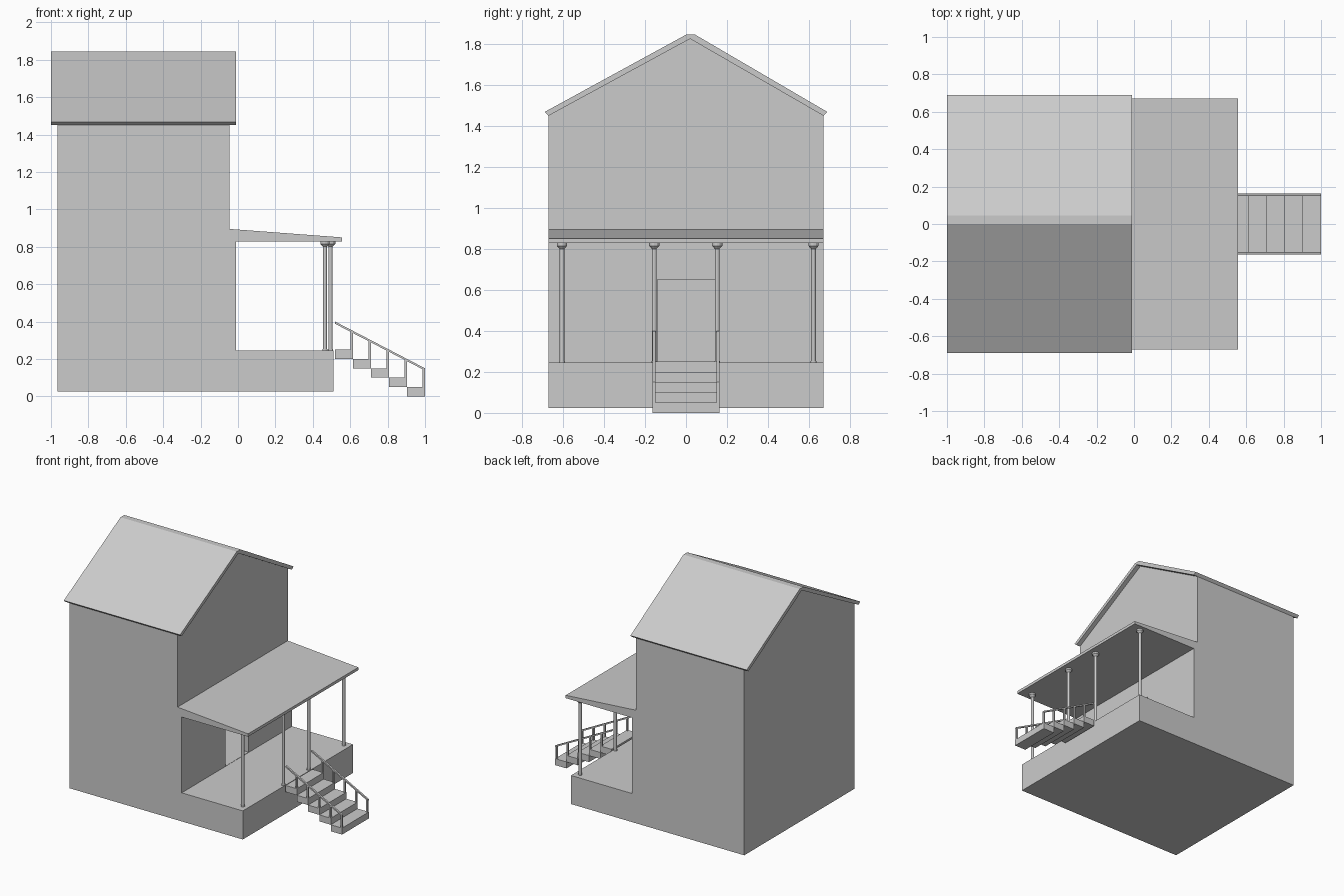
import bpy, bmesh, math
from mathutils import Vector

if "Cube" in bpy.data.objects:
    bpy.data.objects.remove(bpy.data.objects["Cube"])

grey = bpy.data.materials.new("plain_grey")
grey.diffuse_color = (0.6, 0.6, 0.6, 1)
grey.use_nodes = True
grey.node_tree.nodes["Principled BSDF"].inputs["Base Color"].default_value = grey.diffuse_color


def finish(name, bm):
    bmesh.ops.recalc_face_normals(bm, faces=bm.faces)
    me = bpy.data.meshes.new(name)
    bm.to_mesh(me)
    bm.free()
    me.materials.append(grey)
    ob = bpy.data.objects.new(name, me)
    bpy.context.collection.objects.link(ob)
    return ob


def prism(name, profile, axis, lo, hi):
    """Extrude a 2D profile along axis x, y or z from lo to hi."""
    place = {"x": lambda a, b, t: (t, a, b),
             "y": lambda a, b, t: (a, t, b),
             "z": lambda a, b, t: (a, b, t)}[axis]
    bm = bmesh.new()
    face = bm.faces.new([bm.verts.new(place(a, b, lo)) for a, b in profile])
    ext = bmesh.ops.extrude_face_region(bm, geom=[face])["geom"]
    bmesh.ops.translate(bm, vec=Vector(place(0, 0, hi - lo)),
                        verts=[g for g in ext if isinstance(g, bmesh.types.BMVert)])
    return finish(name, bm)


def rect(a0, b0, a1, b1):
    return [(a0, b0), (a1, b0), (a1, b1), (a0, b1)]


# House walls with gable ends
house = prism("house_walls", [(-0.67, 0.025), (0.67, 0.025), (0.67, 1.45),
                              (0.02, 1.825), (-0.67, 1.45)], "x", -0.965, -0.045)

# Gable roof sheet with a narrow flat ridge
prism("gable_roof", [(-0.69, 1.468), (0.0, 1.845), (0.045, 1.845), (0.69, 1.468),
                     (0.67, 1.45), (0.02, 1.825), (-0.67, 1.45)], "x", -1.0, -0.01)

# Porch: base, back wall and lean-to roof in one profile
porch = prism("porch", [(-0.045, 0.025), (0.51, 0.025), (0.51, 0.245), (-0.01, 0.245),
                        (-0.01, 0.828), (0.555, 0.828), (0.555, 0.85), (-0.045, 0.895)],
              "y", -0.67, 0.67)

# Open doorway leading into a room
cutter = prism("doorway_cutter", [(-0.93, -0.635), (-0.07, -0.635), (-0.07, -0.14),
                                  (0.1, -0.14), (0.1, 0.143), (-0.07, 0.143),
                                  (-0.07, 0.635), (-0.93, 0.635)], "z", 0.247, 0.65)
cutter.hide_render = True
cutter.hide_set(True)
for ob in (house, porch):
    mod = ob.modifiers.new("doorway", "BOOLEAN")
    mod.operation, mod.solver, mod.object = "DIFFERENCE", "EXACT", cutter

# Porch columns: turned shaft with foot and flared capital
rings = [(0.245, 0.014), (0.252, 0.014), (0.252, 0.0115), (0.8, 0.0115),
         (0.815, 0.025), (0.83, 0.025)]
SIDES = 12
for i, (x, y) in enumerate([(0.465, -0.605), (0.495, -0.155), (0.495, 0.152), (0.465, 0.622)]):
    bm = bmesh.new()
    loops = [[bm.verts.new((x + r * math.cos(2 * math.pi * k / SIDES),
                            y + r * math.sin(2 * math.pi * k / SIDES), z))
              for k in range(SIDES)] for z, r in rings]
    for a, b in zip(loops, loops[1:]):
        for k in range(SIDES):
            n = (k + 1) % SIDES
            bm.faces.new((a[k], a[n], b[n], b[k]))
    bm.faces.new(loops[0])
    bm.faces.new(loops[-1])
    finish(f"porch_column_{i + 1}", bm)

# Stairs, with a post on each side at the outer edge of every step
RUN = 0.0962


def rail_height(x):
    return 0.40 - (x - 0.519) * 0.25 / 0.481


for i in range(5):
    x0, top = 0.519 + i * RUN, 0.25 - i * 0.05
    prism(f"step_{i + 1}", rect(x0, top - 0.05, x0 + RUN, top), "y", -0.163, 0.163)
    for side, y in (("front", -0.163), ("back", 0.149)):
        xa, xb = x0 + RUN - 0.013, x0 + RUN - 0.001
        prism(f"{side}_rail_post_{i + 1}",
              [(xa, top), (xb, top), (xb, rail_height(xb) - 0.005),
               (xa, rail_height(xa) - 0.005)], "y", y, y + 0.014)

# Sloping handrails
for side, y in (("front", -0.163), ("back", 0.149)):
    prism(f"{side}_handrail", [(0.519, 0.40), (1.0, 0.15), (1.0, 0.138), (0.519, 0.388)],
          "y", y, y + 0.014)
